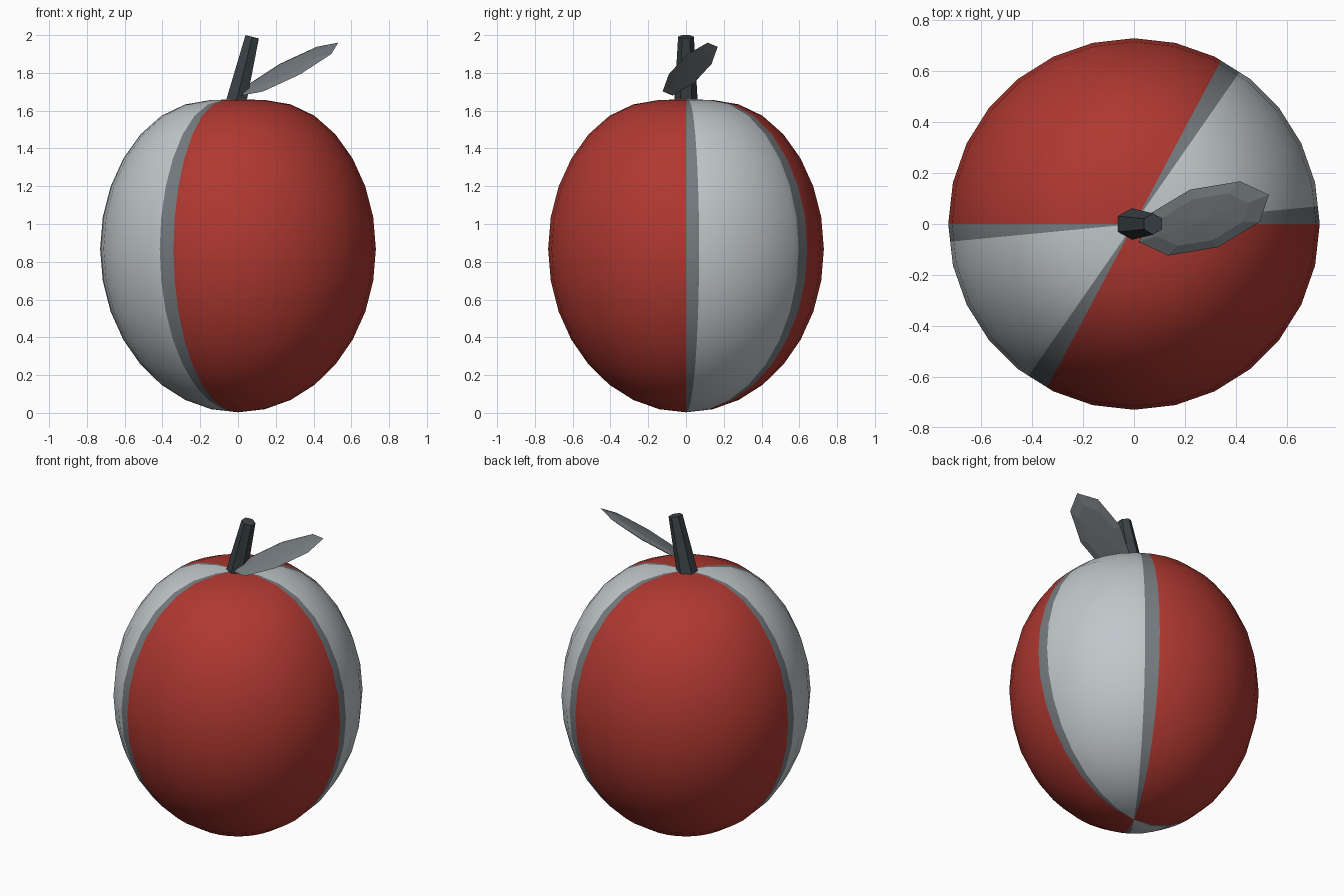
import bpy, bmesh, math
from mathutils import Vector, Matrix

if "Cube" in bpy.data.objects:
    bpy.data.objects.remove(bpy.data.objects["Cube"])


def material(name, rgb):
    m = bpy.data.materials.new(name)
    m.diffuse_color = (*rgb, 1)
    m.use_nodes = True
    m.node_tree.nodes["Principled BSDF"].inputs["Base Color"].default_value = m.diffuse_color
    return m


RED = material("red", (0.43, 0.04, 0.03))
PALE = material("pale grey", (0.53, 0.57, 0.59))
GREY = material("mid grey", (0.18, 0.20, 0.215))
DARK = material("dark grey", (0.042, 0.053, 0.059))


def finish(bm, name, mats, smooth=False):
    bmesh.ops.recalc_face_normals(bm, faces=bm.faces[:])
    for f in bm.faces:
        f.smooth = smooth
    me = bpy.data.meshes.new(name)
    bm.to_mesh(me)
    bm.free()
    for m in mats:
        me.materials.append(m)
    ob = bpy.data.objects.new(name, me)
    bpy.context.collection.objects.link(ob)
    return ob


# Fruit body: stretched sphere with a flattened crown
bm = bmesh.new()
bmesh.ops.create_uvsphere(bm, u_segments=28, v_segments=16, radius=1)
for v in bm.verts:
    x, y, z = v.co
    x, y = x * 0.73, y * 0.73
    dip = 0.073 * math.exp(-(x * x + y * y) / 0.102) if z > 0 else 0
    v.co = (x, y, 0.868 + 0.865 * z - dip)

# Cut the wedge borders through the axis, then colour by direction
BORDERS = (0, 5.5, 55.2, 62)
for a in BORDERS:
    t = math.radians(a)
    bmesh.ops.bisect_plane(bm, geom=bm.verts[:] + bm.edges[:] + bm.faces[:], dist=1e-5,
                           plane_co=(0, 0, 0), plane_no=(-math.sin(t), math.cos(t), 0))
for f in bm.faces:
    c = f.calc_center_median()
    a = math.degrees(math.atan2(c.y, c.x)) % 180
    if a > BORDERS[3]:
        f.material_index = 0
    elif BORDERS[1] < a < BORDERS[2]:
        f.material_index = 1
    else:
        f.material_index = 2
finish(bm, "fruit_body", (RED, PALE, GREY), smooth=True)

# Stem: leaning tapered hexagonal prism
base, top = Vector((-0.01, 0, 1.645)), Vector((0.075, 0, 1.991))
axis = top - base
side = Vector((axis.z, 0, -axis.x)).normalized()
bm = bmesh.new()
rings = []
for centre, r in ((base, 0.062), (top, 0.042)):
    ring = []
    for k in range(6):
        t = math.radians(60 * k)
        ring.append(bm.verts.new(centre + side * r * math.sin(t) + Vector((0, r * math.cos(t), 0))))
    rings.append(ring)
for k in range(6):
    j = (k + 1) % 6
    bm.faces.new((rings[0][k], rings[0][j], rings[1][j], rings[1][k]))
bm.faces.new(rings[0])
bm.faces.new(rings[1])
finish(bm, "stem", (DARK,))

# Leaf: flattened eight-sided ellipsoid, tilted up and outwards
length, width = Vector((0.255, 0.093, 0.14)), Vector((-0.055, 0.113, 0.027))
thick = length.cross(width).normalized() * 0.018
bm = bmesh.new()
bmesh.ops.create_uvsphere(bm, u_segments=8, v_segments=4, radius=1)
for v in bm.verts:
    x, y, z = v.co
    v.co = Vector((0.275, 0.022, 1.82)) + length * x + width * y + thick * z
finish(bm, "leaf", (GREY,))
